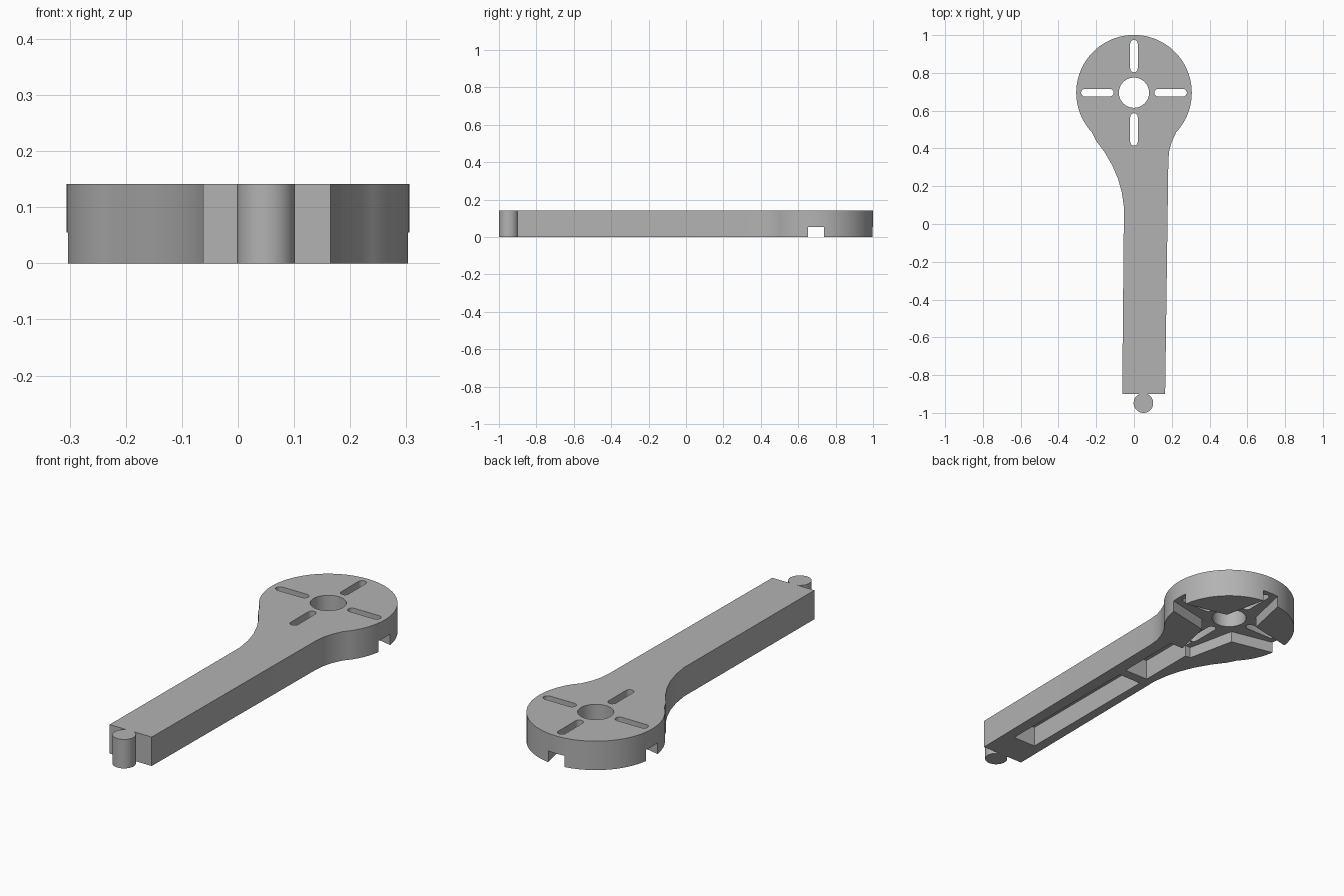
import bpy, bmesh, math
from mathutils import Vector

HEIGHT = 0.141
HUB = Vector((0.0, 0.695))
RADIUS = 0.306

cube = bpy.data.objects.get("Cube")
if cube:
    bpy.data.objects.remove(cube, do_unlink=True)

grey = bpy.data.materials.new("plain_grey")
grey.use_nodes = True
colour = (0.45, 0.45, 0.45, 1)
grey.diffuse_color = colour
grey.node_tree.nodes["Principled BSDF"].inputs["Base Color"].default_value = colour


def prism(name, outline, z0, z1):
    """Extrude a closed outline from z0 to z1."""
    bm = bmesh.new()
    face = bm.faces.new([bm.verts.new((p[0], p[1], z0)) for p in outline])
    grown = bmesh.ops.extrude_face_region(bm, geom=[face])["geom"]
    for v in grown:
        if isinstance(v, bmesh.types.BMVert):
            v.co.z = z1
    bmesh.ops.recalc_face_normals(bm, faces=bm.faces)
    mesh = bpy.data.meshes.new(name)
    bm.to_mesh(mesh)
    bm.free()
    obj = bpy.data.objects.new(name, mesh)
    mesh.materials.append(grey)
    bpy.context.collection.objects.link(obj)
    return obj


def arc(centre, radius, start, end, steps):
    angles = [math.radians(start + (end - start) * i / steps) for i in range(steps + 1)]
    return [(centre[0] + radius * math.cos(a), centre[1] + radius * math.sin(a)) for a in angles]


def circle(centre, radius, steps):
    return arc(centre, radius, 0, 360, steps)[:-1]


def box(x0, x1, y0, y1):
    return [(x0, y0), (x1, y0), (x1, y1), (x0, y1)]


def cut(target, outline, z0, z1):
    cutter = prism("cutter", outline, z0, z1)
    cutter.hide_render = True
    mod = target.modifiers.new("cut", "BOOLEAN")
    mod.operation = "DIFFERENCE"
    mod.solver = "EXACT"
    mod.object = cutter
    bpy.context.view_layer.objects.active = target
    bpy.ops.object.modifier_apply(modifier=mod.name)
    bpy.data.objects.remove(cutter, do_unlink=True)


# Arm with flared neck and round mounting head
right_side = [(-0.062, -0.9), (0.165, -0.9), (0.182, 0.34), (0.187, 0.39), (0.2, 0.435)]
left_side = [(-0.2, 0.44), (-0.155, 0.38), (-0.115, 0.31), (-0.085, 0.24),
             (-0.065, 0.17), (-0.053, 0.09)]
head = arc(HUB, RADIUS, -43, 223, 56)
arm = prism("motor_arm", right_side + head + left_side, 0, HEIGHT)

# Central hole and four slots
cut(arm, circle(HUB, 0.08, 40), -0.1, 0.3)
for quarter in range(4):
    turn = 90 * quarter
    way = Vector((math.cos(math.radians(turn)), math.sin(math.radians(turn))))
    slot = arc(HUB + way * 0.26, 0.02, turn - 90, turn + 90, 8)
    slot += arc(HUB + way * 0.128, 0.02, turn + 90, turn + 270, 8)
    cut(arm, slot, -0.1, 0.3)

# Cross-shaped recess under the head, narrowing outwards
cross = []
for quarter in range(4):
    a = math.radians(90 * quarter)
    for x, y in [(0.33, -0.038), (0.33, 0.038), (0.09, 0.09)]:
        cross.append((HUB.x + x * math.cos(a) - y * math.sin(a),
                      HUB.y + x * math.sin(a) + y * math.cos(a)))
cut(arm, cross, -0.1, 0.055)

# Two pockets under the arm
cut(arm, box(-0.01, 0.113, -0.74, 0.03), -0.1, 0.1)
cut(arm, box(-0.01, 0.118, 0.08, 0.41), -0.1, 0.1)

# Round locking peg at the end
peg = prism("locking_peg", circle((0.05, -0.948), 0.052, 32), 0, HEIGHT)

bpy.ops.object.select_all(action="DESELECT")
for obj in (arm, peg):
    obj.select_set(True)
bpy.context.view_layer.objects.active = arm
bpy.ops.object.shade_smooth_by_angle(angle=math.radians(25))
